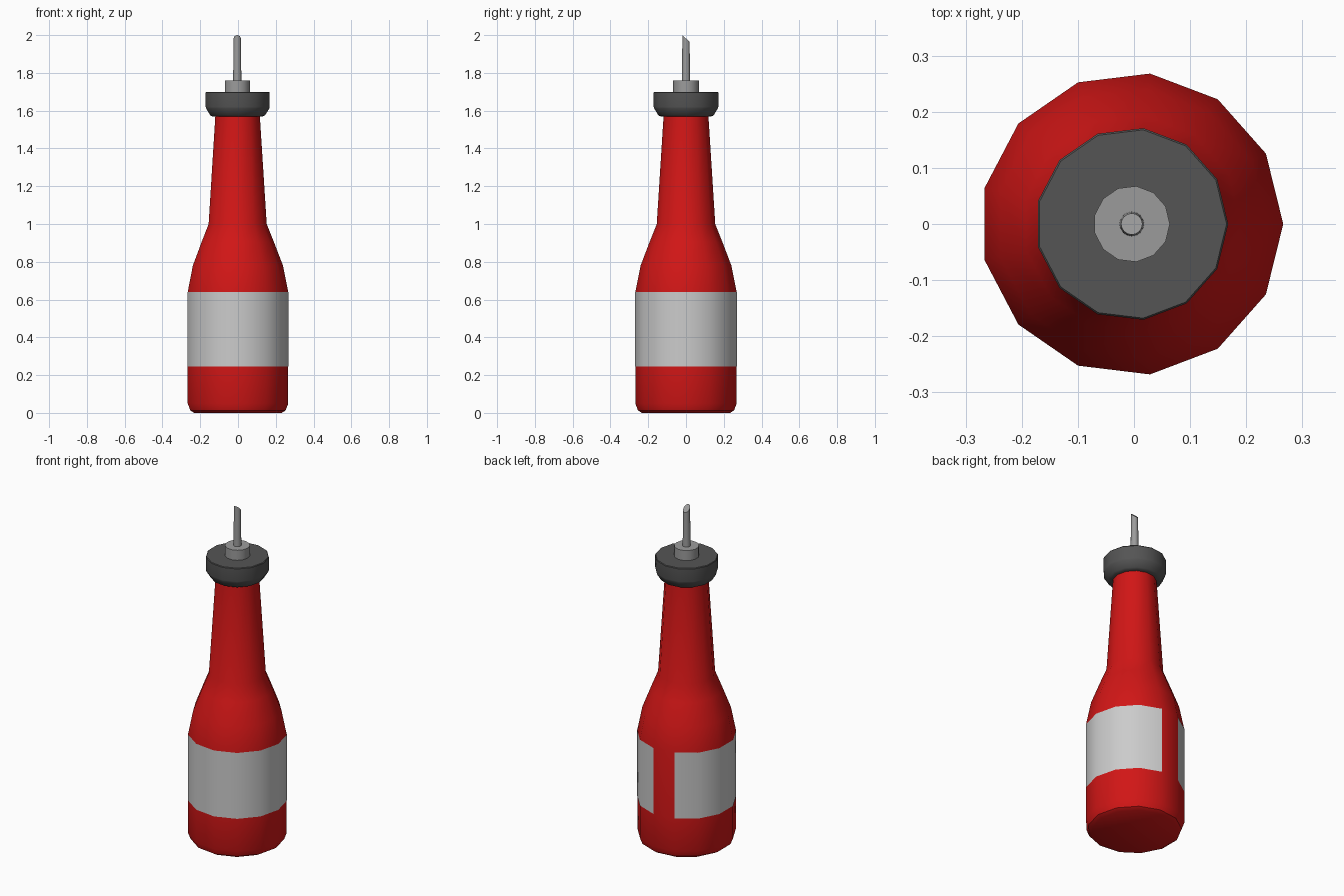
import bpy, bmesh, math

if "Cube" in bpy.data.objects:
    bpy.data.objects.remove(bpy.data.objects["Cube"])

SIDES = 13
CX = -0.004  # an odd-sided ring is off-centre, so shift it to centre the bounds


def material(name, rgb):
    m = bpy.data.materials.new(name)
    m.diffuse_color = (*rgb, 1)
    m.use_nodes = True
    m.node_tree.nodes["Principled BSDF"].inputs["Base Color"].default_value = m.diffuse_color
    return m


def lathe(name, profile, mat, sides=SIDES, start=0, steps=None, caps=True):
    """Revolve (radius, z) points; fewer steps than sides leaves an open strip."""
    steps = steps or sides
    closed = steps == sides
    count = steps if closed else steps + 1
    bm = bmesh.new()
    rings = []
    for r, z in profile:
        angles = [math.tau * (start + i) / sides for i in range(count)]
        rings.append([bm.verts.new((CX + r * math.cos(a), r * math.sin(a), z))
                      for a in angles])
    for lo, hi in zip(rings, rings[1:]):
        for i in range(steps):
            j = (i + 1) % count
            bm.faces.new((lo[i], lo[j], hi[j], hi[i]))
    if caps:
        bm.faces.new(rings[0][::-1])
        bm.faces.new(rings[-1])
    me = bpy.data.meshes.new(name)
    bm.to_mesh(me)
    bm.free()
    me.materials.append(mat)
    me.polygons.foreach_set("use_smooth", [True] * len(me.polygons))
    me.set_sharp_from_angle(angle=math.radians(35))
    ob = bpy.data.objects.new(name, me)
    bpy.context.collection.objects.link(ob)
    return ob


red = material("red_glass", (0.64, 0.008, 0.008))
paper = material("label_paper", (0.8, 0.8, 0.8))
rubber = material("dark_rubber", (0.09, 0.09, 0.09))
metal = material("metal", (0.33, 0.33, 0.33))

# Bottle body, shoulder and neck
lathe("bottle", [(0.235, 0), (0.256, 0.013), (0.27, 0.05), (0.27, 0.245),
                 (0.27, 0.64), (0.242, 0.78), (0.194, 0.905), (0.156, 1.0),
                 (0.119, 1.58)], red)

# Label wraps every side but one at the back
lathe("label", [(0.271, 0.245), (0.271, 0.64)], paper,
      start=4, steps=SIDES - 1, caps=False)

# Stopper cap and collar
lathe("cap", [(0.132, 1.568), (0.147, 1.575), (0.17, 1.612),
              (0.172, 1.62), (0.172, 1.696), (0.169, 1.7)], rubber)
lathe("collar", [(0.068, 1.695), (0.068, 1.76)], metal)

# Pouring spout with a slanted tip, high at the front
spout = lathe("spout", [(0.022, 1.75), (0.019, 1.982)], metal, sides=16)
for v in spout.data.vertices:
    if v.co.z > 1.9:
        v.co.z -= v.co.y * 0.95
